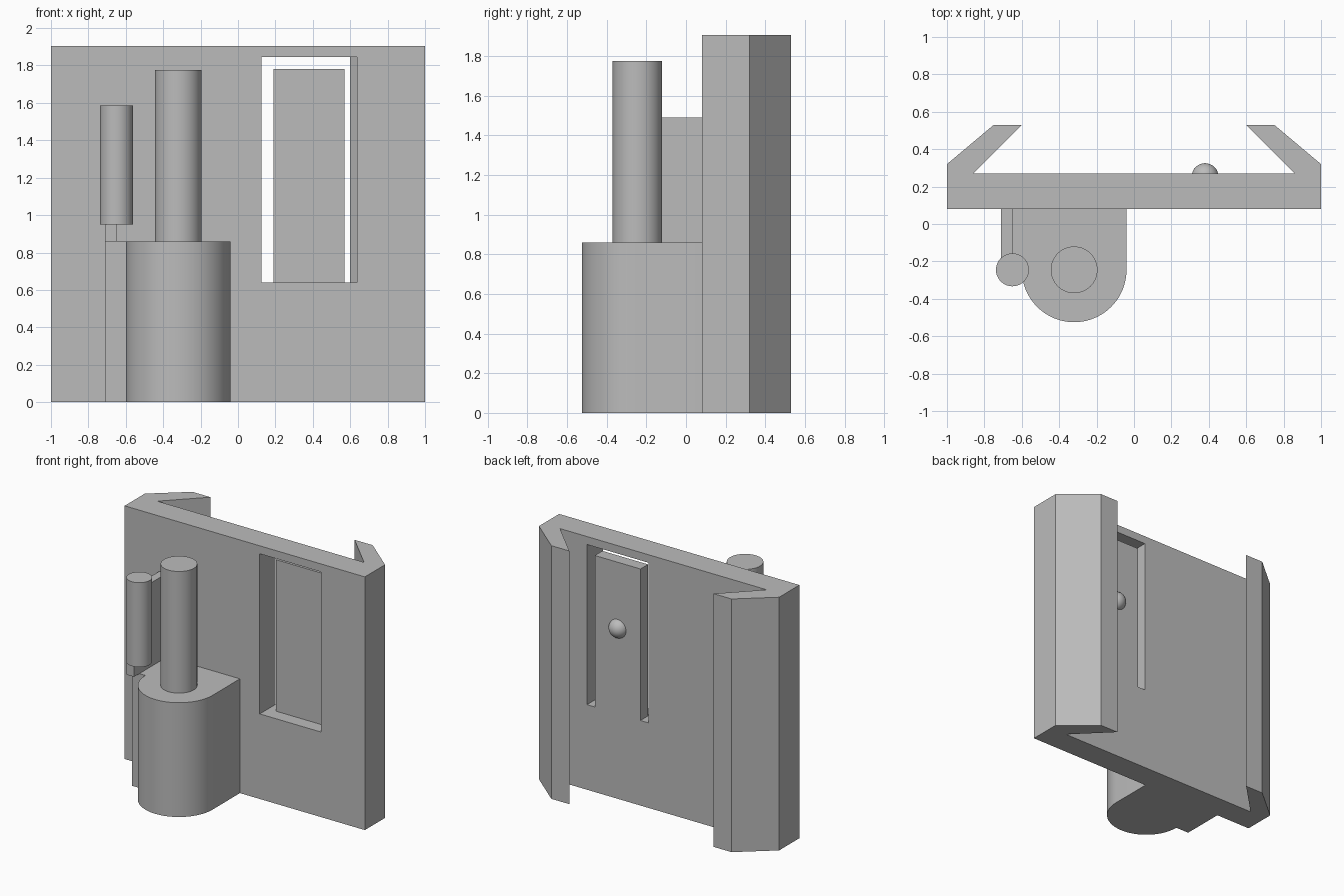
import bpy, bmesh
from math import sin, cos, pi, radians

cube = bpy.data.objects.get("Cube")
if cube:
    bpy.data.objects.remove(cube, do_unlink=True)

grey = bpy.data.materials.new("plain_grey")
grey.use_nodes = True
colour = (0.5, 0.5, 0.5, 1)
grey.diffuse_color = colour
grey.node_tree.nodes["Principled BSDF"].inputs["Base Color"].default_value = colour


def prism(name, outline, z0, z1, smooth=False):
    """Extrude an anticlockwise plan outline from z0 up to z1."""
    bm = bmesh.new()
    base = bm.faces.new([bm.verts.new((x, y, z0)) for x, y in outline])
    top = bmesh.ops.extrude_face_region(bm, geom=[base], use_keep_orig=True)
    verts = [v for v in top["geom"] if isinstance(v, bmesh.types.BMVert)]
    bmesh.ops.translate(bm, verts=verts, vec=(0, 0, z1 - z0))
    bmesh.ops.recalc_face_normals(bm, faces=bm.faces)
    mesh = bpy.data.meshes.new(name)
    bm.to_mesh(mesh)
    bm.free()
    mesh.materials.append(grey)
    obj = bpy.data.objects.new(name, mesh)
    bpy.context.collection.objects.link(obj)
    if smooth:
        shade(obj)
    return obj


def shade(obj):
    bpy.ops.object.select_all(action="DESELECT")
    obj.select_set(True)
    bpy.context.view_layer.objects.active = obj
    bpy.ops.object.shade_smooth_by_angle(angle=radians(30))


def box(name, x0, x1, y0, y1, z0, z1):
    return prism(name, [(x0, y0), (x1, y0), (x1, y1), (x0, y1)], z0, z1)


def arc(cx, cy, r, start, end, n):
    return [(cx + r * cos(start + (end - start) * i / n),
             cy + r * sin(start + (end - start) * i / n)) for i in range(n + 1)]


def cylinder(name, cx, cy, r, z0, z1):
    return prism(name, arc(cx, cy, r, 0, 2 * pi, 64)[:-1], z0, z1, True)


FRONT, BACK, PIN_Y, BOSS_X, BOSS_TOP = 0.08, 0.27, -0.245, -0.32, 0.86

# Back plate with mirrored dovetail lips
half = [(1, FRONT), (1, 0.32), (0.75, 0.53), (0.6, 0.53), (0.86, BACK)]
plate = prism("back_plate", half + [(-x, y) for x, y in reversed(half)], 0, 1.905)

# Window through the plate
cutter = box("window_cutter", 0.125, 0.635, 0, 0.3, 0.64, 1.845)
cut = plate.modifiers.new("window", "BOOLEAN")
cut.operation = "DIFFERENCE"
cut.solver = "EXACT"
cut.object = cutter
bpy.context.view_layer.objects.active = plate
bpy.ops.object.modifier_apply(modifier=cut.name)
bpy.data.objects.remove(cutter, do_unlink=True)

# Thin spring tongue, flush with the back, and its round catch
box("spring_tongue", 0.19, 0.57, 0.18, BACK, 0.64, 1.78)
bpy.ops.mesh.primitive_uv_sphere_add(segments=32, ring_count=16, radius=0.072,
                                     location=(0.38, 0.253, 1.28))
catch = bpy.context.object
catch.name = "catch_bump"
catch.data.materials.append(grey)
shade(catch)

# Rounded boss with its upright pin
boss = arc(BOSS_X, PIN_Y, 0.28, pi, 2 * pi, 40)
prism("boss", boss + [(-0.04, FRONT), (-0.6, FRONT)], 0, BOSS_TOP, True)
cylinder("main_pin", BOSS_X, PIN_Y, 0.125, BOSS_TOP, 1.775)

# Side block, web and small pin
box("side_block", -0.71, -0.5, PIN_Y, FRONT, 0, BOSS_TOP)
box("web", -0.71, -0.65, -0.309, FRONT, BOSS_TOP, 1.49)
cylinder("small_pin", -0.65, PIN_Y, 0.088, 0.95, 1.585)
